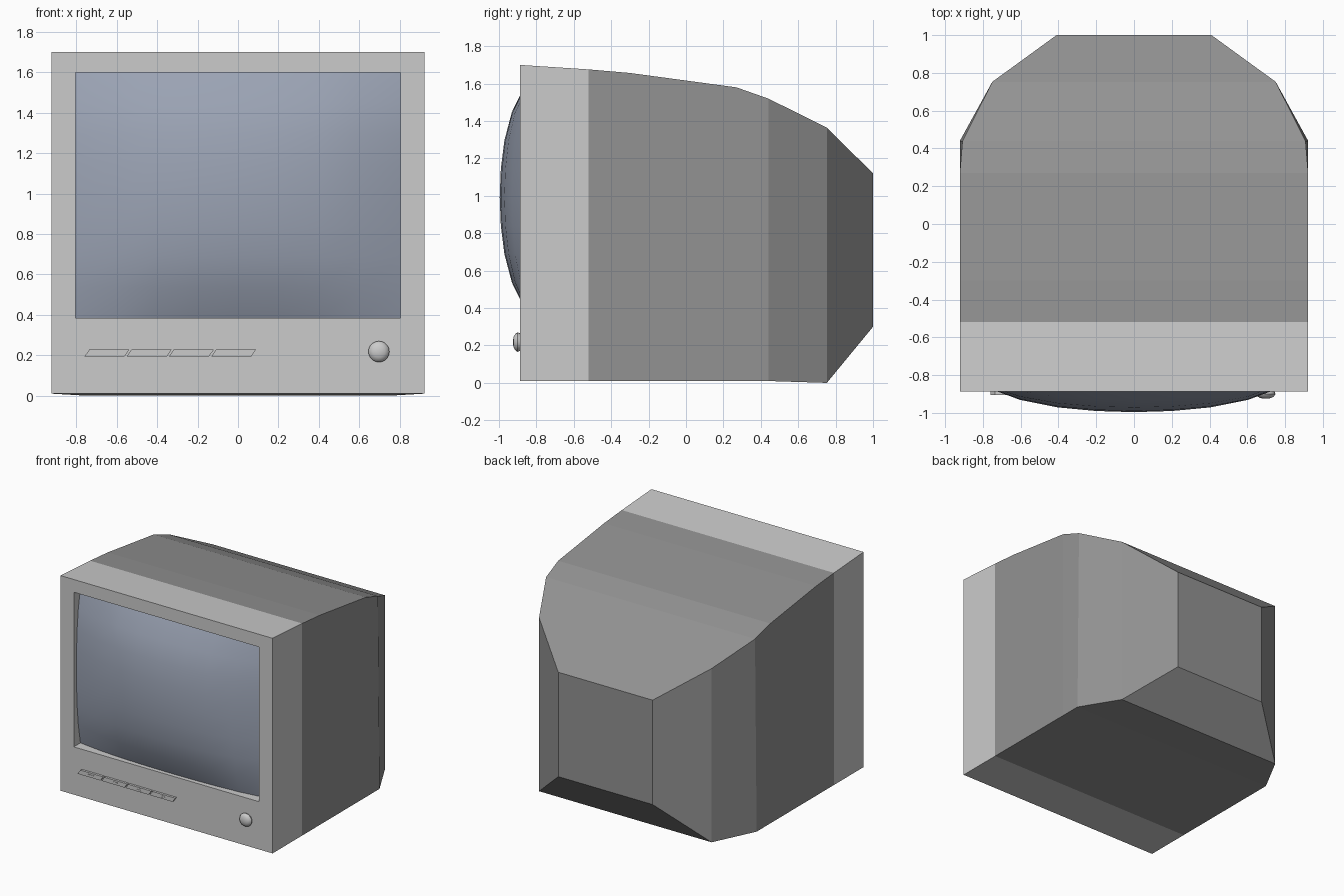
import bpy, bmesh, math

if "Cube" in bpy.data.objects:
    bpy.data.objects.remove(bpy.data.objects["Cube"])


def material(name, rgb):
    m = bpy.data.materials.new(name)
    m.diffuse_color = (*rgb, 1)
    m.use_nodes = True
    m.node_tree.nodes["Principled BSDF"].inputs["Base Color"].default_value = m.diffuse_color
    return m


def finish(name, bm, mat=None):
    me = bpy.data.meshes.new(name)
    bm.to_mesh(me)
    bm.free()
    ob = bpy.data.objects.new(name, me)
    bpy.context.collection.objects.link(ob)
    if mat:
        me.materials.append(mat)
    return ob


def loft(name, rings, mat=None, cap_start=False, cap_end=False):
    """Skin rings of points, each counter-clockwise seen from the front."""
    bm = bmesh.new()
    loops = [[bm.verts.new(p) for p in r] for r in rings]
    n = len(loops[0])
    for a, b in zip(loops, loops[1:]):
        for i in range(n):
            j = (i + 1) % n
            bm.faces.new((a[i], b[i], b[j], a[j]))
    if cap_start:
        bm.faces.new(loops[0])
    if cap_end:
        bm.faces.new(loops[-1][::-1])
    return finish(name, bm, mat)


def section(y, top_w, bot_w, top_z, bot_z):
    return [(-bot_w, y, bot_z), (bot_w, y, bot_z), (top_w, y, top_z), (-top_w, y, top_z)]


def prism(name, pts, y0, y1):
    return loft(name, [[(x, y, z) for x, z in pts] for y in (y0, y1)],
                cap_start=True, cap_end=True)


def smooth(ob, angle):
    bpy.ops.object.select_all(action='DESELECT')
    ob.select_set(True)
    bpy.context.view_layer.objects.active = ob
    bpy.ops.object.shade_smooth_by_angle(angle=math.radians(angle))


dark = material("dark_casing", (0.29, 0.29, 0.29))
glass = material("screen_glass", (0.33, 0.37, 0.46))
FRONT = -0.888
W, Z0, Z1 = 0.805, 0.385, 1.60   # screen opening

# Front bezel with its recessed opening
loft("front_bezel", [
    section(-0.79, W, W, Z1, Z0),
    section(FRONT, W, W, Z1, Z0),
    section(FRONT, 0.922, 0.922, 1.70, 0.01),
    section(-0.52, 0.922, 0.922, 1.676, 0.01)])

# Tapering rear casing
loft("rear_casing", [
    section(-0.52, 0.922, 0.922, 1.676, 0.01),
    section(-0.30, 0.922, 0.922, 1.657, 0.01),
    section(0.27, 0.922, 0.922, 1.58, 0.01),
    section(0.44, 0.908, 0.922, 1.52, 0.01),
    section(0.753, 0.75, 0.75, 1.365, 0.0),
    section(1.0, 0.41, 0.41, 1.12, 0.30)], dark, cap_end=True)

# Bulging screen, deeper toward its edges
drop = [0, 0.006, 0.025, 0.065, 0.14]
bm = bmesh.new()
grid = []
for j in range(-4, 5):
    row = []
    for i in range(-4, 5):
        a, b = drop[abs(i)], drop[abs(j)]
        row.append(bm.verts.new((W * i / 4, -0.996 + a + b - 4.6 * a * b,
                                 (Z0 + Z1) / 2 + (Z1 - Z0) / 2 * j / 4)))
    grid.append(row)
for r, s in zip(grid, grid[1:]):
    for i in range(8):
        bm.faces.new((r[i], r[i + 1], s[i + 1], s[i]))
smooth(finish("screen", bm, glass), 60)

# Row of slanted buttons with raised control marks
chevron = [(-0.016, 0), (0.012, -0.012), (0.016, -0.008), (-0.004, 0), (0.016, 0.008), (0.012, 0.012)]
t, s = 0.004, 0.018
marks = [
    ("minus_mark", [(-0.025, -t), (0.025, -t), (0.025, t), (-0.025, t)]),
    ("plus_mark", [(-s, -t), (-t, -t), (-t, -s * .8), (t, -s * .8), (t, -t), (s, -t),
                   (s, t), (t, t), (t, s * .8), (-t, s * .8), (-t, t), (-s, t)]),
    ("left_mark", chevron),
    ("right_mark", [(-x, -z) for x, z in chevron])]
for i, (name, pts) in enumerate(marks):
    x = -0.76 + 0.209 * i
    prism(f"button_{i + 1}", [(x, 0.193), (x + 0.198, 0.193), (x + 0.222, 0.228), (x + 0.024, 0.228)],
          -0.906, -0.88)
    prism(name, [(x + 0.118 + px, 0.211 + pz) for px, pz in pts], -0.909, -0.90)

# Rounded power knob
profile = [(0.010, -0.925), (0.030, -0.921), (0.045, -0.912), (0.052, -0.900), (0.044, -0.88)]
knob = loft("power_knob", [
    [(0.697 + r * math.cos(k * math.tau / 20), y, 0.218 + r * math.sin(k * math.tau / 20))
     for k in range(20)] for r, y in profile], cap_start=True, cap_end=True)
smooth(knob, 50)
